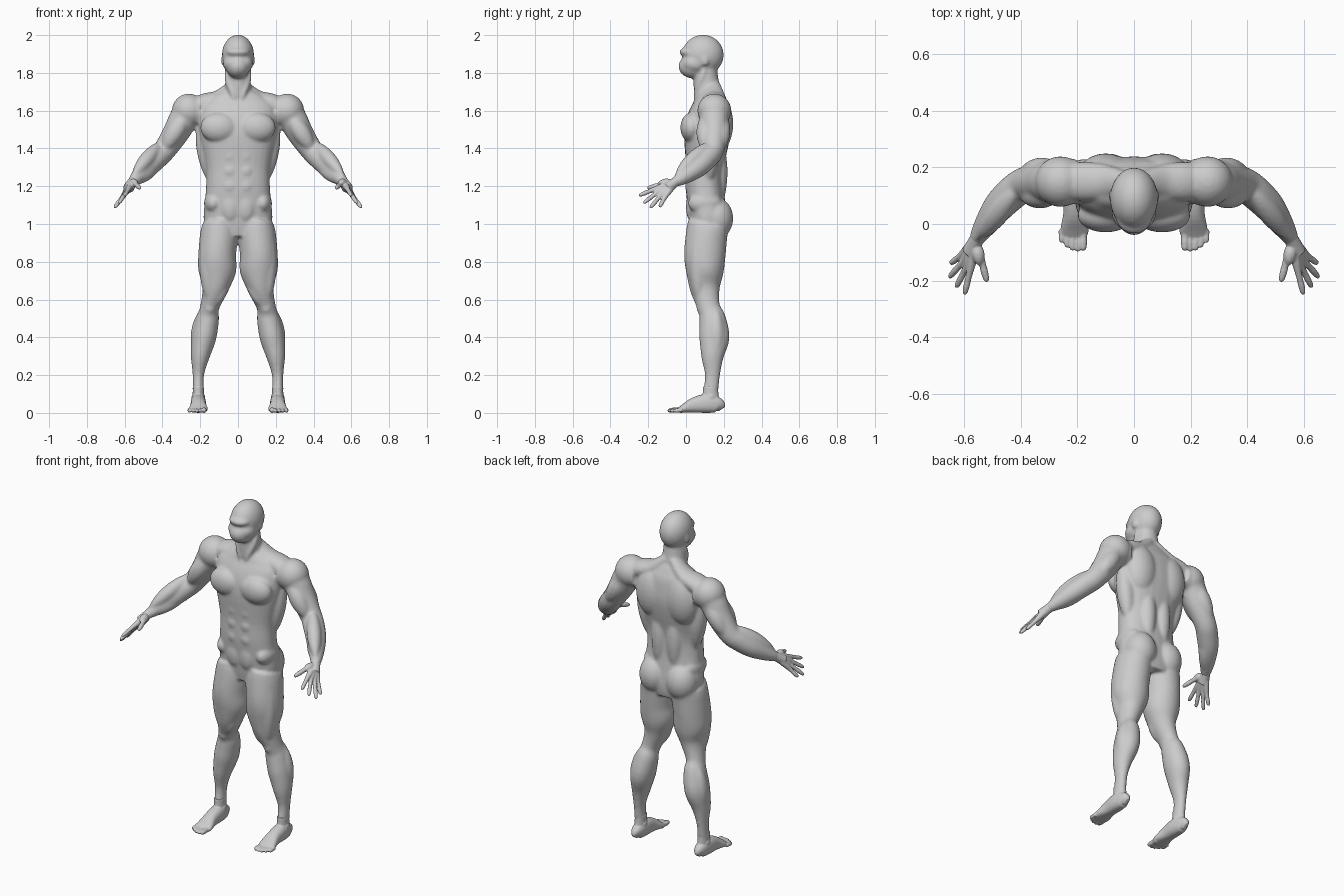
import bpy
import bmesh
from math import sin, cos, pi, copysign
from mathutils import Vector, Matrix

default_cube = bpy.data.objects.get("Cube")
if default_cube:
    bpy.data.objects.remove(default_cube, do_unlink=True)

SIDES = 28
OUT, BACK, UP = Vector((1, 0, 0)), Vector((0, 1, 0)), Vector((0, 0, 1))

# Joints of the left half
shoulder = Vector((.26, .15, 1.6))
elbow = Vector((.4, .14, 1.38))
wrist = Vector((.56, -.06, 1.22))
hip = Vector((.1, .12, 1))
knee = Vector((.15, .12, .56))
ankle = Vector((.21, .13, .1))


def catmull_rom(before, start, end, after, t):
    """Blend one pair of stations smoothly."""
    return [(2 * b + (c - a) * t + (2 * a - 5 * b + 4 * c - d) * t * t
             + (3 * b - a - 3 * c + d) * t ** 3) / 2
            for a, b, c, d in zip(before, start, end, after)]


def smooth_path(stations, steps=4):
    """Refine stations of (x, y, z, width, optional depth)."""
    padded = [stations[0], *stations, stations[-1]]
    path = []
    for i in range(len(stations) - 1):
        path += [catmull_rom(*padded[i:i + 4], k / steps) for k in range(steps)]
    return path + [list(stations[-1])]


def tube(bm, stations, squareness=1):
    """Loft elliptical rings along a smooth path and cap both ends."""
    path = smooth_path(stations)
    centres = [Vector(point[:3]) for point in path]
    overall = (centres[-1] - centres[0]).normalized()
    reference = UP if abs(overall.y) > .85 else BACK
    rings = []
    for i, point in enumerate(path):
        following = centres[min(i + 1, len(path) - 1)]
        tangent = (following - centres[max(i - 1, 0)]).normalized()
        across = reference.cross(tangent).normalized()
        along = tangent.cross(across)
        width, depth = max(point[3], .002), max(point[-1], .002)
        ring = []
        for k in range(SIDES):
            angle = 2 * pi * k / SIDES
            c, s = [copysign(abs(v) ** squareness, v) for v in (cos(angle), sin(angle))]
            ring.append(bm.verts.new(centres[i] + across * c * width + along * s * depth))
        rings.append(ring)
    for lower, upper in zip(rings, rings[1:]):
        for k in range(SIDES):
            bm.faces.new((lower[k - 1], lower[k], upper[k], upper[k - 1]))
    bm.faces.new(rings[0])
    bm.faces.new(rings[-1])


def blob(bm, centre, radii):
    """Ellipsoid mass."""
    matrix = Matrix.Translation(centre) @ Matrix.Diagonal((*radii, 1))
    bmesh.ops.create_uvsphere(bm, u_segments=SIDES, v_segments=SIDES // 2,
                              radius=1, matrix=matrix)


def muscle(bm, start, end, radius):
    """Spindle that swells between two attachment points."""
    start, end = Vector(start), Vector(end)
    tube(bm, [(*start.lerp(end, k / 6), radius * max(sin(pi * k / 6), .01) ** .7)
              for k in range(7)])


def digit(bm, base, tip, radius):
    """Finger or toe with a rounded end."""
    base, tip = Vector(base), Vector(tip)
    profile = ((0, 1.1), (.4, .95), (.6, 1), (.85, .85), (.96, .6), (1, .2))
    tube(bm, [(*base.lerp(tip, t), radius * swell) for t, swell in profile])


def finish(name, bm, voxel, passes, material):
    """Mirror the half model, fuse its masses into one skin and relax it."""
    bmesh.ops.recalc_face_normals(bm, faces=bm.faces)
    mesh = bpy.data.meshes.new(name)
    bm.to_mesh(mesh)
    bm.free()
    part = bpy.data.objects.new(name, mesh)
    bpy.context.collection.objects.link(part)
    mirror = part.modifiers.new("Mirror", "MIRROR")
    mirror.use_mirror_merge = False
    fuse = part.modifiers.new("Fuse", "REMESH")
    fuse.mode = "VOXEL"
    fuse.voxel_size = voxel
    relax = part.modifiers.new("Relax", "SMOOTH")
    relax.factor = .5
    relax.iterations = passes
    graph = bpy.context.evaluated_depsgraph_get()
    skin = bpy.data.meshes.new_from_object(part.evaluated_get(graph))
    part.modifiers.clear()
    part.data = skin
    skin.materials.clear()
    skin.materials.append(material)
    skin.polygons.foreach_set("use_smooth", [True] * len(skin.polygons))
    skin.update()


colour = (.6, .6, .6, 1)
grey = bpy.data.materials.new("plain grey")
grey.use_nodes = True
grey.diffuse_color = colour
grey.node_tree.nodes["Principled BSDF"].inputs["Base Color"].default_value = colour

body = bmesh.new()

# Trunk, from pelvis to collar: height, half width, middle, half depth
trunk = [(.93, .11, .12, .09), (1, .18, .12, .1), (1.18, .17, .1, .1),
         (1.3, .17, .1, .1), (1.45, .2, .11, .12), (1.54, .21, .12, .12),
         (1.62, .2, .13, .1), (1.67, .15, .13, .08), (1.71, .08, .13, .06)]
tube(body, [(0, y, z, width, depth) for z, width, y, depth in trunk], squareness=.85)

# Chest, shoulder blade, flank and buttock
blob(body, centre=(.1, .03, 1.51), radii=(.1, .06, .08))
blob(body, centre=(.1, .17, 1.53), radii=(.1, .08, .15))
blob(body, centre=(.13, .1, 1.11), radii=(.05, .09, .06))
blob(body, centre=(.09, .16, 1.03), radii=(.09, .09, .11))

# Muscle beside the spine, muscle below the armpit, and belly
muscle(body, (.05, .17, 1.05), (.05, .17, 1.5), radius=.05)
muscle(body, (.2, .14, 1.6), (.14, .12, 1.2), radius=.05)
for row in range(3):
    blob(body, centre=(.04, .02, 1.2 + row * .08), radii=(.04, .025, .04))
blob(body, centre=(.04, .03, 1.09), radii=(.05, .03, .08))

# Neck, shoulder slope and throat
tube(body, [(0, .13, 1.64, .08), (0, .11, 1.72, .07), (0, .1, 1.85, .06)])
tube(body, [(.02, .14, 1.74, .03, .04), (.1, .15, 1.67, .04, .06),
            (.18, .15, 1.64, .05, .07), (*shoulder, .05, .06)])
muscle(body, (.07, .1, 1.82), (.015, .04, 1.65), radius=.02)

# Head: skull, face, brow, cheek and ear
blob(body, centre=(0, .09, 1.895), radii=(.085, .11, .107))
blob(body, centre=(0, .04, 1.835), radii=(.065, .08, .065))
blob(body, centre=(0, .025, 1.91), radii=(.065, .06, .03))
blob(body, centre=(.03, .05, 1.85), radii=(.05, .07, .05))
blob(body, centre=(.08, .1, 1.865), radii=(.01, .02, .03))

# Arm
tube(body, [(.2, .15, 1.6, .08), (.27, .15, 1.58, .08), (.33, .15, 1.48, .07),
            (.39, .14, 1.39, .06), (.43, .11, 1.35, .06), (.48, .06, 1.3, .055),
            (.53, -.01, 1.25, .04), (*wrist, .026)])

# Shoulder cap, front and back of the upper arm, top and underside of the forearm
blob(body, centre=shoulder, radii=(.09, .09, .09))
muscle(body, shoulder - BACK * .04, elbow - BACK * .04, radius=.05)
muscle(body, shoulder + BACK * .04, elbow + BACK * .04, radius=.05)
muscle(body, elbow + UP * .06, wrist + UP * .03, radius=.04)
muscle(body, elbow - UP * .04, wrist - UP * .01, radius=.04)

# Leg
tube(body, [(*hip, .09, .11), (.1, .11, .95, .1, .11), (.11, .1, .84, .1, .11),
            (.11, .1, .75, .1, .1), (.12, .1, .66, .07, .08), (*knee, .05, .06),
            (.16, .14, .5, .06, .07), (.18, .15, .4, .065, .08), (.2, .14, .3, .05, .06),
            (.21, .14, .2, .03, .04), (*ankle, .03, .04), (.21, .13, .05, .03, .04)])

# Inner and outer thigh, kneecap, inner and outer calf
muscle(body, (.06, .08, .76), knee - BACK * .05 - OUT * .03, radius=.04)
muscle(body, hip + OUT * .06 - BACK * .06, knee - BACK * .05, radius=.05)
blob(body, centre=knee - BACK * .04, radii=(.03, .025, .04))
muscle(body, knee + BACK * .04, (.18, .17, .27), radius=.045)
muscle(body, knee + BACK * .04 + OUT * .04, (.22, .16, .27), radius=.045)
finish("body", body, voxel=.0075, passes=9, material=grey)

# Hands: wrist, palm rays, fingers and thumb
hands = bmesh.new()
tube(hands, [(.54, -.025, 1.245, .027), (*wrist, .026), (.58, -.1, 1.19, .03)])
first_knuckle, last_knuckle = Vector((.58, -.165, 1.185)), Vector((.61, -.11, 1.145))
finger_tips = [(.6, -.25, 1.15), (.63, -.225, 1.11), (.655, -.19, 1.085), (.65, -.14, 1.09)]
for i, tip in enumerate(finger_tips):
    knuckle = first_knuckle.lerp(last_knuckle, i / 3)
    tube(hands, [(*wrist, .018), (*wrist.lerp(knuckle, .5), .018), (*knuckle, .013)])
    digit(hands, knuckle, tip, radius=.0115)
thumb_joint = Vector((.545, -.11, 1.215))
muscle(hands, wrist, thumb_joint - BACK * .04, radius=.023)
digit(hands, thumb_joint, (.52, -.205, 1.19), radius=.013)
finish("hands", hands, voxel=.004, passes=3, material=grey)

# Feet, from heel to ball: position, half width, half height
feet = bmesh.new()
sole = [(.19, .01, .02), (.17, .03, .04), (.11, .04, .05),
        (.04, .04, .04), (-.02, .05, .02), (-.05, .04, .01)]
tube(feet, [(ankle.x, y, height, width, height) for y, width, height in sole], squareness=.85)
tube(feet, [(.21, .13, .04, .034, .05), (*ankle, .03, .042), (.21, .13, .14, .03, .04)])

# Ankle bones and toes
for side in (-1, 1):
    blob(feet, centre=ankle + OUT * side * .026 - UP * .02, radii=(.01, .02, .02))
for i in range(5):
    x, reach = .18 + i * .019, .098 - .0035 * (i - 1) ** 2
    radius = .011 if i else .014
    digit(feet, (x, -.02, .015), (x, -reach, radius), radius)
finish("feet", feet, voxel=.004, passes=3, material=grey)
